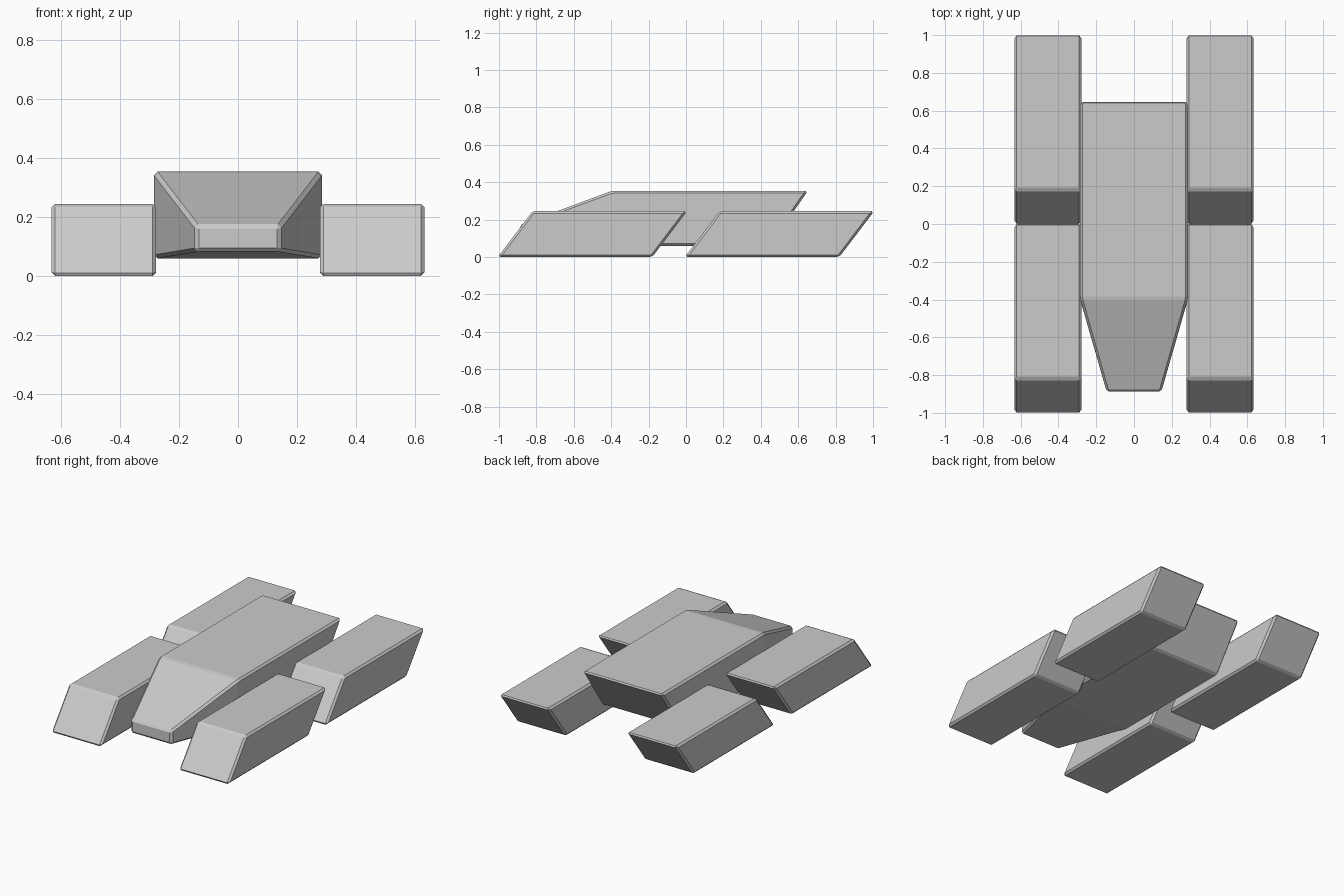
import bpy, bmesh

if "Cube" in bpy.data.objects:
    bpy.data.objects.remove(bpy.data.objects["Cube"])


def loft(name, rings):
    """Join four-cornered rings front to back; ring = (half_w, x, bottom (y, z), top (y, z))."""
    bm = bmesh.new()
    loops = []
    for hw, x, (yb, zb), (yt, zt) in rings:
        loops.append([bm.verts.new(c) for c in (
            (x - hw, yb, zb), (x + hw, yb, zb), (x + hw, yt, zt), (x - hw, yt, zt))])
    for a, b in zip(loops, loops[1:]):
        for i in range(4):
            j = (i + 1) % 4
            bm.faces.new((a[i], a[j], b[j], b[i]))
    bm.faces.new(loops[0])
    bm.faces.new(loops[-1])
    bmesh.ops.recalc_face_normals(bm, faces=bm.faces)
    me = bpy.data.meshes.new(name)
    bm.to_mesh(me)
    bm.free()
    ob = bpy.data.objects.new(name, me)
    bpy.context.collection.objects.link(ob)
    # narrow chamfer on every edge
    bev = ob.modifiers.new("chamfer", 'BEVEL')
    bev.width = 0.012
    bev.segments = 1
    bev.limit_method = 'ANGLE'
    bev.angle_limit = 0.17
    return ob


# Central hull: tapered nose, full-width shoulder, raked tail
loft("hull", [
    (0.145, 0, (-0.887, 0.083), (-0.887, 0.172)),
    (0.285, 0, (-0.40, 0.06), (-0.395, 0.354)),
    (0.285, 0, (0.448, 0.06), (0.652, 0.354)),
])

# Four sheared side pods, mirrored left to right
for label, y0 in (("front", -1.0), ("rear", 0.0)):
    pod = loft(label + "_pods", [
        (0.1775, 0.4555, (y0 - 0.006, 0.0), (y0 + 0.18, 0.245)),
        (0.1775, 0.4555, (y0 + 0.82, 0.0), (y0 + 1.006, 0.245)),
    ])
    pod.modifiers.new("mirror", 'MIRROR').use_axis[0] = True
